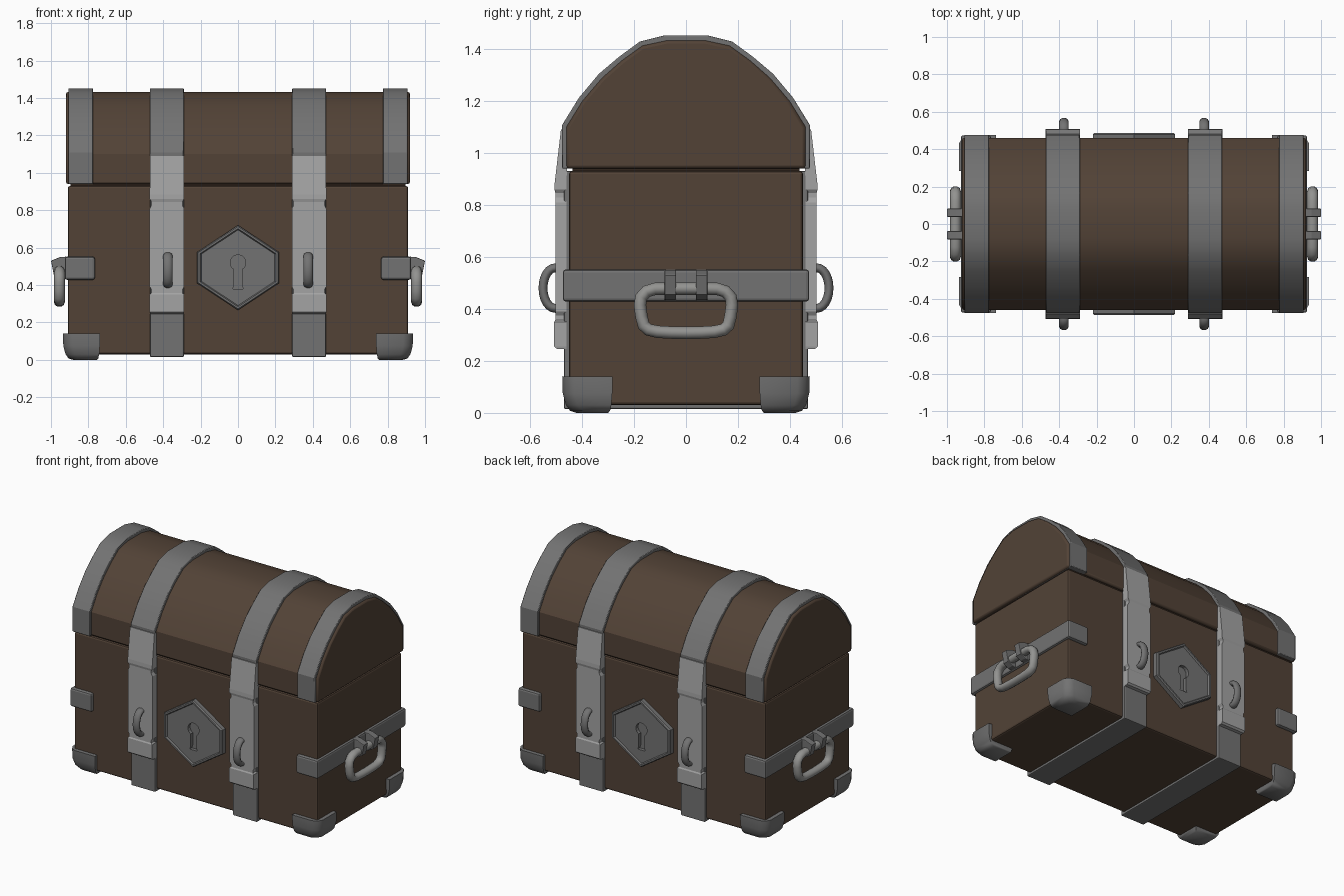
import bpy, bmesh, math

if "Cube" in bpy.data.objects:
    bpy.data.objects.remove(bpy.data.objects["Cube"])


def material(name, r, g, b):
    m = bpy.data.materials.new(name)
    m.diffuse_color = (r, g, b, 1)
    m.use_nodes = True
    m.node_tree.nodes["Principled BSDF"].inputs["Base Color"].default_value = m.diffuse_color
    return m


WOOD = material("brown wood", 0.085, 0.055, 0.037)
GAP = material("dark gap", 0.03, 0.018, 0.012)
IRON = material("dark iron", 0.17, 0.17, 0.17)
STEEL = material("bright steel", 0.37, 0.37, 0.37)
HANDLE = material("handle metal", 0.29, 0.29, 0.28)


def finish(ob, mat, bevel=0, smooth=None):
    ob.data.materials.clear()
    ob.data.materials.append(mat)
    if bevel:
        mod = ob.modifiers.new("bevel", 'BEVEL')
        mod.width, mod.segments, mod.limit_method = bevel, 2, 'ANGLE'
        mod.angle_limit = math.radians(50)
    if smooth:
        bpy.ops.object.select_all(action='DESELECT')
        ob.select_set(True)
        bpy.context.view_layer.objects.active = ob
        bpy.ops.object.shade_smooth_by_angle(angle=math.radians(smooth))
    return ob


def loft(name, rings, mat, bevel=0, smooth=None):
    """Skin a list of equal-length point rings and cap both ends."""
    bm = bmesh.new()
    rows = [[bm.verts.new(p) for p in ring] for ring in rings]
    n = len(rows[0])
    for a, b in zip(rows, rows[1:]):
        for i in range(n):
            j = (i + 1) % n
            bm.faces.new((a[i], a[j], b[j], b[i]))
    bm.faces.new(rows[0])
    bm.faces.new(rows[-1])
    bmesh.ops.recalc_face_normals(bm, faces=bm.faces)
    me = bpy.data.meshes.new(name)
    bm.to_mesh(me)
    bm.free()
    ob = bpy.data.objects.new(name, me)
    bpy.context.collection.objects.link(ob)
    return finish(ob, mat, bevel, smooth)


def box(name, x0, x1, y0, y1, z0, z1, mat, bevel=0):
    return loft(name, [[(x0, y0, z), (x1, y0, z), (x1, y1, z), (x0, y1, z)] for z in (z0, z1)], mat, bevel)


def tube(name, path, radius, mat, loc, x_scale=1):
    """Closed round bar along a path."""
    cu = bpy.data.curves.new(name, 'CURVE')
    cu.dimensions = '3D'
    cu.bevel_depth, cu.bevel_resolution = radius, 3
    sp = cu.splines.new('POLY')
    sp.points.add(len(path) - 1)
    for q, p in zip(sp.points, path):
        q.co = (*p, 1)
    sp.use_cyclic_u = True
    ob = bpy.data.objects.new(name, cu)
    bpy.context.collection.objects.link(ob)
    ob.location, ob.scale = loc, (x_scale, 1, 1)
    bpy.ops.object.select_all(action='DESELECT')
    ob.select_set(True)
    bpy.context.view_layer.objects.active = ob
    bpy.ops.object.convert(target='MESH')
    return finish(bpy.context.object, mat, 0, 50)


def arch(name, x0, x1, half, mat, bevel=0):
    prof = half + [(-y, z) for y, z in reversed(half)]
    return loft(name, [[(x, y, z) for y, z in prof] for x in (x0, x1)], mat, bevel, 25)


# Wooden body, dark seam and domed lid
box("body", -0.91, 0.91, -0.45, 0.45, 0.03, 0.93, WOOD, 0.012)
box("lid_seam", -0.895, 0.895, -0.437, 0.437, 0.9, 0.97, GAP)
arch("lid", -0.92, 0.92, [(0.46, 0.94), (0.46, 1.10), (0.398, 1.20), (0.323, 1.288), (0.247, 1.355),
                          (0.168, 1.412), (0.075, 1.432)], WOOD, 0.012)

# Iron straps over the lid and around the body
outer = [(0.476, 0.94), (0.476, 1.108), (0.412, 1.212), (0.335, 1.304), (0.257, 1.37),
         (0.178, 1.428), (0.082, 1.452)]
for s in (-1, 1):
    arch("lid_end_strap", s * 0.775, s * 0.906, outer, IRON, 0.004)
    arch("lid_strap", s * 0.29, s * 0.47, outer, IRON, 0.004)
    box("body_strap", s * 0.38 - 0.09, s * 0.38 + 0.09, -0.47, 0.47, 0.015, 0.93, IRON, 0.006)

# Bright hasps with notched edges: z, outer y, inner y, half width
hasp = [(0.245, 0.495, 0.46, 0.09), (0.255, 0.507, 0.46, 0.092), (0.35, 0.507, 0.46, 0.092),
        (0.358, 0.502, 0.46, 0.082), (0.375, 0.502, 0.46, 0.082), (0.39, 0.502, 0.46, 0.092),
        (0.81, 0.502, 0.46, 0.092), (0.828, 0.502, 0.46, 0.082), (0.845, 0.502, 0.46, 0.082),
        (0.86, 0.506, 0.46, 0.092), (0.885, 0.505, 0.46, 0.092), (1.09, 0.481, 0.45, 0.091)]
ring = [(0, 0.047 * math.cos(a), 0.078 * math.sin(a)) for a in [i * math.tau / 24 for i in range(24)]]
for sx in (-1, 1):
    for sy in (-1, 1):
        x = sx * 0.38
        loft("hasp", [[(x - w, sy * i, z), (x + w, sy * i, z), (x + w, sy * o, z), (x - w, sy * o, z)]
                      for z, o, i, w in hasp], STEEL)
        tube("hasp_ring", ring, 0.018, IRON, (sx * 0.375, sy * 0.503, 0.48), 1.4)

# Six-sided lock plates with a raised rim and a recessed keyhole
hexa = [(0, 0.227), (0.22, 0.082), (0.22, -0.082), (0, -0.227), (-0.22, -0.082), (-0.22, 0.082)]
key = [(0.042 * math.cos(a), 0.52 + 0.042 * math.sin(a))
       for a in [math.radians(-60 + 300 * i / 12) for i in range(13)]]
key += [(-0.021, 0.40), (-0.028, 0.38), (0.028, 0.38), (0.021, 0.40)]
for sy in (-1, 1):
    plate = loft("lock_plate", [[(x * k, sy * y, 0.493 + z * k) for x, z in hexa] for y, k in
                                ((0.43, 1), (0.478, 1), (0.486, 0.97), (0.486, 0.92), (0.476, 0.89))], IRON)
    cutter = loft("keyhole_cutter", [[(x, sy * y, z) for x, z in key] for y in (0.453, 0.52)], IRON)
    cutter.hide_render = True
    cutter.hide_viewport = True
    cutter.display_type = 'WIRE'
    mod = plate.modifiers.new("keyhole", 'BOOLEAN')
    mod.operation, mod.object, mod.solver = 'DIFFERENCE', cutter, 'EXACT'
    bpy.context.view_layer.objects.active = plate
    bpy.ops.object.modifier_apply(modifier="keyhole")
    bpy.data.objects.remove(cutter)

# Side bands, handle lugs and hanging handles
half = [(0.0, 0.478), (0.06, 0.478), (0.12, 0.477), (0.152, 0.467), (0.172, 0.445), (0.177, 0.415),
        (0.171, 0.37), (0.163, 0.337), (0.145, 0.32), (0.11, 0.312), (0.06, 0.309), (0.0, 0.308)]
loop = half + [(-y, z) for y, z in reversed(half[1:-1])]
for s in (-1, 1):
    box("side_band", *sorted((s * 0.765, s * 0.926)), -0.474, 0.474, 0.428, 0.552, IRON, 0.012)
    for t in (-1, 1):
        prof = [(0.915, 0.552), (0.95, 0.55), (1.0, 0.53), (0.985, 0.455), (0.95, 0.435), (0.915, 0.43)]
        loft("handle_lug", [[(s * x, t * y, z) for x, z in prof] for y in (0.038, 0.082)], IRON, 0.004)
    tube("handle", [(0, y, z) for y, z in loop], 0.025, HANDLE, (s * 0.955, 0, 0), 1.15)

# Rounded iron corner feet: height, inward shrink
for sx in (-1, 1):
    for sy in (-1, 1):
        rings = []
        for z, d in ((0.14, 0), (0.075, 0.002), (0.03, 0.014), (0.008, 0.03), (0.0, 0.055)):
            e = d * 0.3
            pts = [(0.738 + e, 0.283 + e), (0.738 + e, 0.476 - d), (0.885 - d, 0.476 - d),
                   (0.918 - d, 0.461 - d), (0.936 - d, 0.43 - d), (0.936 - d, 0.283 + e)]
            rings.append([(sx * x, sy * y, z) for x, y in pts])
        loft("corner_foot", rings, IRON, 0, 50)
